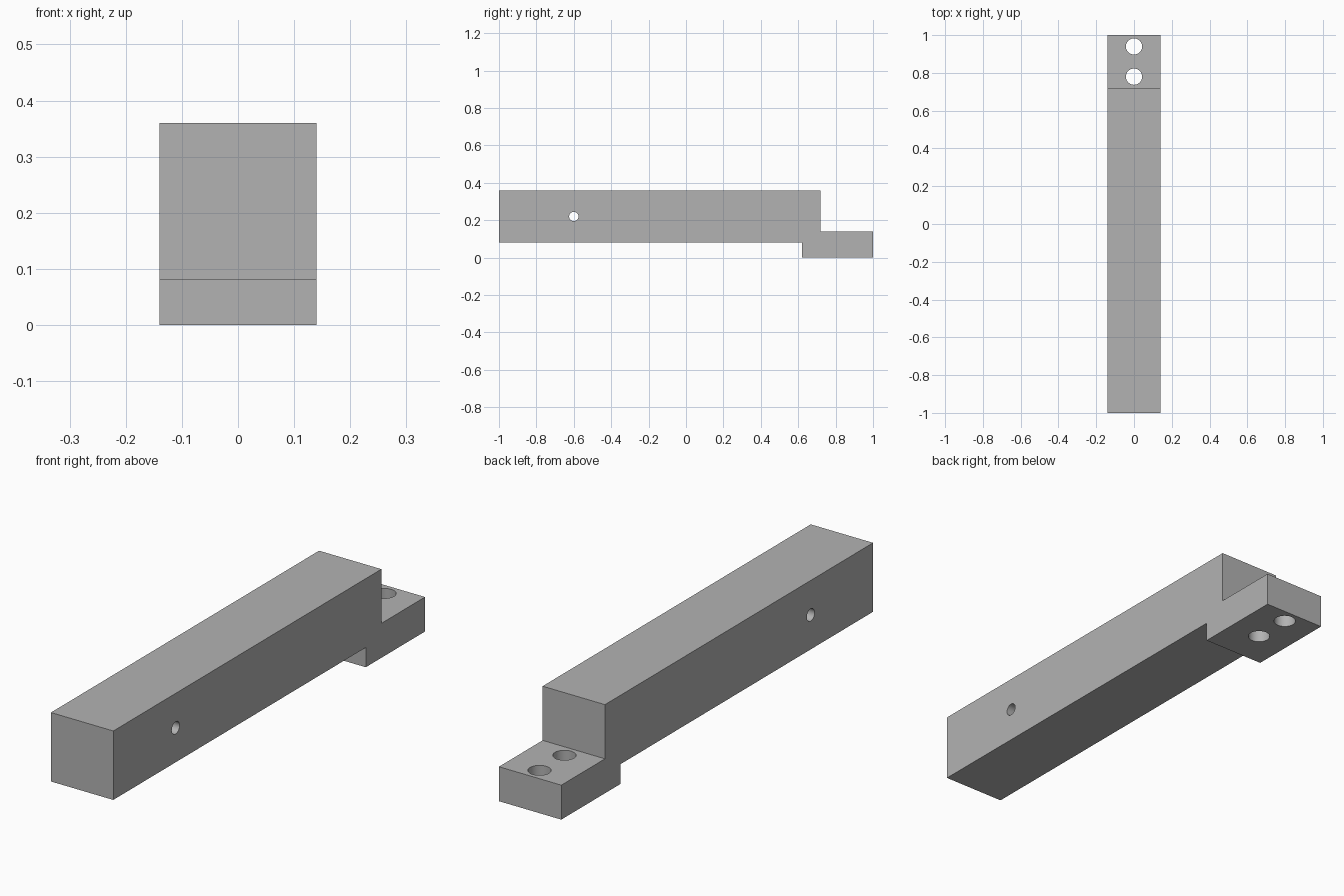
import bpy
import bmesh
import math
from mathutils import Matrix

default = bpy.data.objects.get("Cube")
if default:
    bpy.data.objects.remove(default, do_unlink=True)

HALF_WIDTH = 0.14

grey = bpy.data.materials.new("plain grey")
grey.use_nodes = True
colour = (0.45, 0.45, 0.45, 1.0)
grey.diffuse_color = colour
grey.node_tree.nodes["Principled BSDF"].inputs["Base Color"].default_value = colour


def add_object(name, bm):
    bmesh.ops.recalc_face_normals(bm, faces=bm.faces[:])
    mesh = bpy.data.meshes.new(name)
    bm.to_mesh(mesh)
    bm.free()
    mesh.materials.append(grey)
    obj = bpy.data.objects.new(name, mesh)
    bpy.context.collection.objects.link(obj)
    return obj


def extruded_profile(name, profile):
    """Extrude a side outline (y, z) across the full width."""
    bm = bmesh.new()
    face = bm.faces.new([bm.verts.new((-HALF_WIDTH, y, z)) for y, z in profile])
    swept = bmesh.ops.extrude_face_region(bm, geom=[face])["geom"]
    verts = [v for v in swept if isinstance(v, bmesh.types.BMVert)]
    bmesh.ops.translate(bm, verts=verts, vec=(2 * HALF_WIDTH, 0, 0))
    return add_object(name, bm)


def drill(target, centre, radius, axis):
    """Cut a round through hole along the x or z axis."""
    turn = Matrix.Rotation(math.pi / 2, 4, "Y") if axis == "X" else Matrix()
    bm = bmesh.new()
    bmesh.ops.create_cone(bm, cap_ends=True, segments=48, radius1=radius,
                          radius2=radius, depth=0.6,
                          matrix=Matrix.Translation(centre) @ turn)
    cutter = add_object("hole_cutter", bm)
    cutter.hide_render = True
    bpy.context.view_layer.objects.active = target
    cut = target.modifiers.new("hole", "BOOLEAN")
    cut.operation = "DIFFERENCE"
    cut.solver = "EXACT"
    cut.object = cutter
    bpy.ops.object.modifier_apply(modifier=cut.name)
    bpy.data.objects.remove(cutter, do_unlink=True)


# Square bar with a lowered mounting tongue at the back
bar = extruded_profile("stepped_bar", [
    (-1, 0.08), (0.62, 0.08), (0.62, 0), (1, 0),
    (1, 0.14), (0.72, 0.14), (0.72, 0.36), (-1, 0.36)])

# Two mounting holes in the tongue
for y in (0.78, 0.94):
    drill(bar, (0, y, 0.07), 0.043, "Z")

# Cross pin hole through the sides
drill(bar, (0, -0.6, 0.22), 0.025, "X")

# Smooth hole walls, sharp outer edges
bpy.ops.object.select_all(action="DESELECT")
bar.select_set(True)
bpy.context.view_layer.objects.active = bar
bpy.ops.object.shade_smooth_by_angle(angle=math.radians(30))
